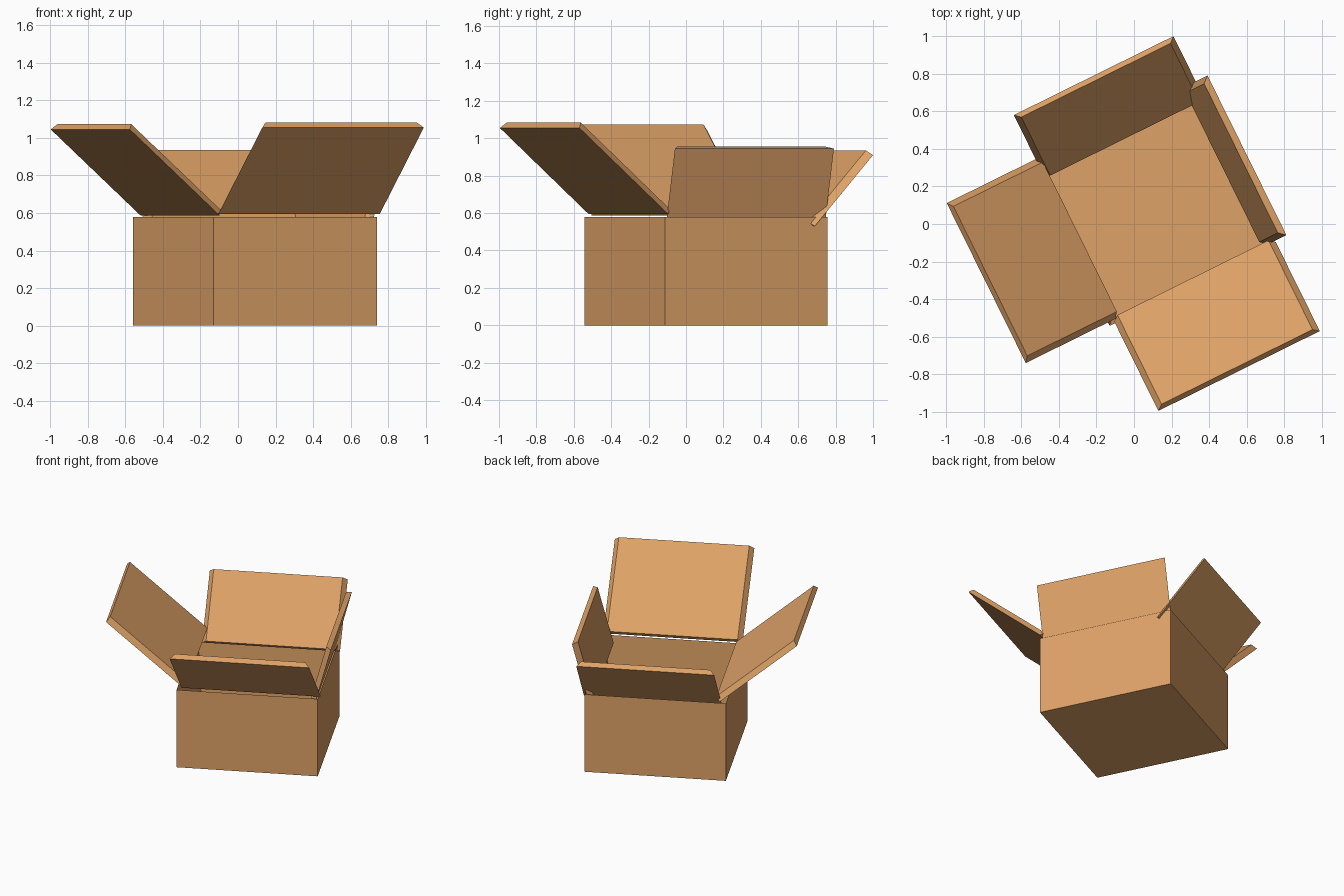
import bpy, bmesh, math
from mathutils import Vector

if "Cube" in bpy.data.objects:
    bpy.data.objects.remove(bpy.data.objects["Cube"])

YAW = math.radians(26.3)          # the box is turned about z
CENTRE = Vector((0.09, 0.1075, 0))
THICK = 0.037

card = bpy.data.materials.new("cardboard")
card.diffuse_color = (0.73, 0.36, 0.135, 1)
card.use_nodes = True
card.node_tree.nodes["Principled BSDF"].inputs["Base Color"].default_value = card.diffuse_color


def add_object(name, bm, turn=0):
    bmesh.ops.recalc_face_normals(bm, faces=bm.faces)
    mesh = bpy.data.meshes.new(name)
    bm.to_mesh(mesh)
    bm.free()
    mesh.materials.append(card)
    obj = bpy.data.objects.new(name, mesh)
    obj.location = CENTRE
    obj.rotation_euler.z = YAW + turn
    bpy.context.collection.objects.link(obj)
    return obj


def box_body(half, height):
    # cube with its top face inset and pushed down to the floor
    bm = bmesh.new()
    bmesh.ops.create_cube(bm, size=1)
    for v in bm.verts:
        v.co = (v.co.x * 2 * half, v.co.y * 2 * half, (v.co.z + 0.5) * height)
    top = max(bm.faces, key=lambda f: f.calc_center_median().z)
    bmesh.ops.inset_individual(bm, faces=[top], thickness=THICK)
    for v in top.verts:
        v.co.z = THICK
    return add_object("box_body", bm)


def flap(name, side, hinge, tip, x0, x1):
    # slanted plate whose inner face is slightly narrower than its outer face
    # hinge and tip are (distance outwards, height) of the outer face
    bm = bmesh.new()
    slope = (Vector(tip) - Vector(hinge)).normalized()
    shift = Vector((-slope.y, slope.x)) * THICK
    rings = []
    for off, inset in ((Vector((0, 0)), 0), (shift, 0.031)):
        a, b = Vector(hinge) + off, Vector(tip) + off
        rings.append([bm.verts.new((x, -p.x, p.y)) for x, p in
                      ((x0 + inset, a), (x1 - inset, a), (x1 - inset, b), (x0 + inset, b))])
    outer, inner = rings
    bm.faces.new(outer)
    bm.faces.new(inner[::-1])
    for i in range(4):
        j = (i + 1) % 4
        bm.faces.new((outer[i], inner[i], inner[j], outer[j]))
    return add_object(name, bm, side * math.pi / 2)


box_body(0.485, 0.58)

# two long flaps and two shorter, steeper flaps
flap("front_flap", 0, (0.476, 0.594), (1.006, 1.055), -0.453, 0.506)
flap("right_flap", 1, (0.463, 0.535), (0.573, 0.945), -0.469, 0.479)
flap("back_flap", 2, (0.400, 0.530), (0.747, 0.910), -0.503, 0.445)
flap("left_flap", 3, (0.441, 0.588), (0.973, 1.045), -0.485, 0.465)
